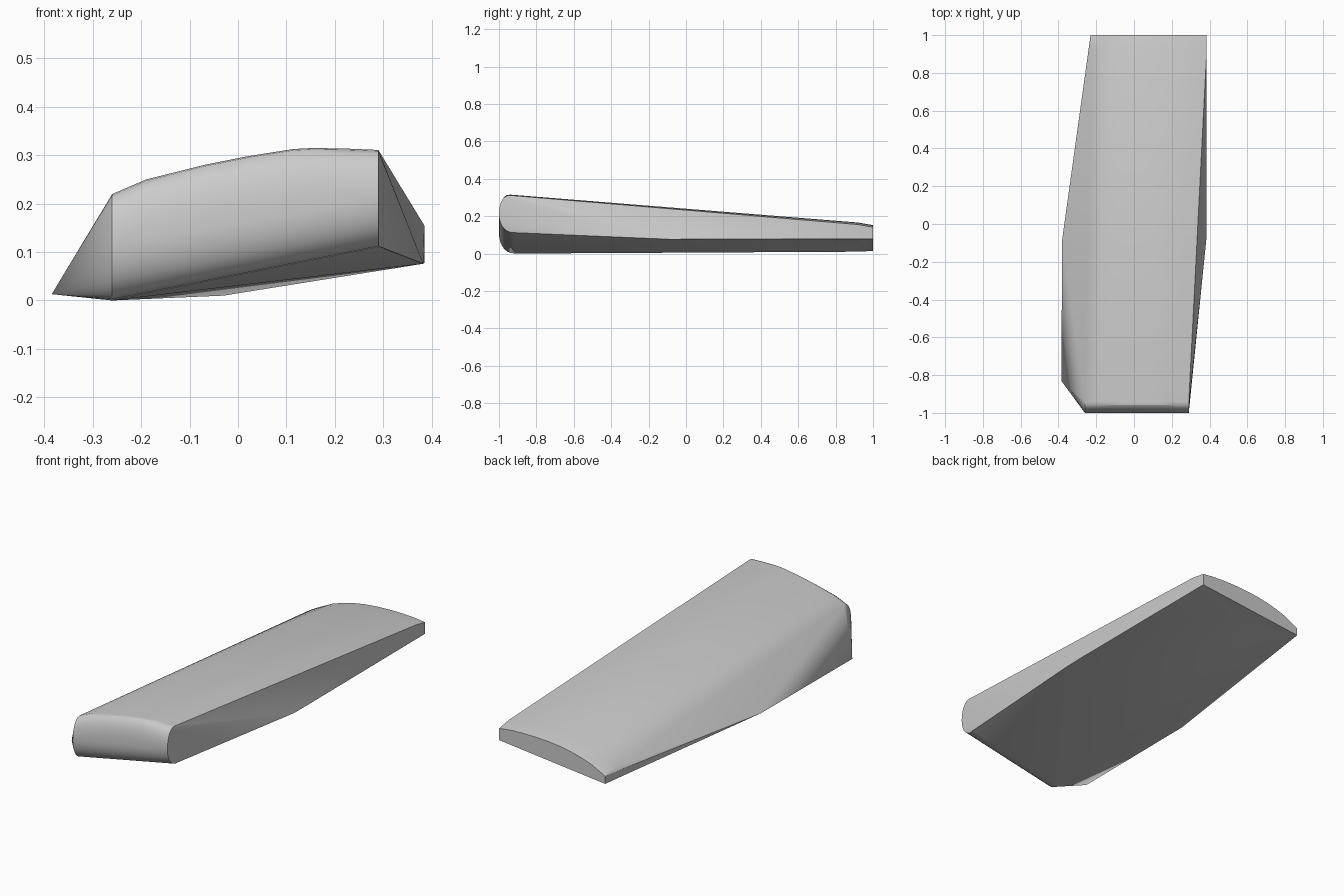
import bpy, bmesh, math

if "Cube" in bpy.data.objects:
    bpy.data.objects.remove(bpy.data.objects["Cube"])

bm = bmesh.new()


def add(x, y, z):
    bm.verts.new((x, y, z))


# Rounded nose: a stadium section swept along x under a curved crown line
crown = [(-0.26, 0.22), (-0.19, 0.25), (-0.07, 0.28), (0.02, 0.298),
         (0.115, 0.313), (0.155, 0.315), (0.22, 0.314), (0.29, 0.311)]
STEPS = 14
for x, top in crown:
    t = (x + 0.26) / 0.55
    bottom = 0.11 * t
    mid, half = (top + bottom) / 2, (top - bottom) / 2
    for i in range(STEPS + 1):
        a = math.pi * i / STEPS - math.pi / 2
        # squarish ellipse, longer on the underside
        c = abs(math.cos(a)) ** 0.8
        depth = 0.06 if a > 0 else 0.09
        add(x, -1 + depth * (1 - c), mid + half * math.sin(a))

# Thin tail: arched end section with a slight roll-off
tail = [(0.385, 0.141), (0.32, 0.149), (0.25, 0.152), (0.18, 0.152), (0.1, 0.148),
        (0.03, 0.141), (-0.03, 0.13), (-0.09, 0.115), (-0.15, 0.095), (-0.23, 0.055)]
for x, z in tail:
    add(x, 1, z)
    add(x, 0.92, z + 0.014)

# Underside and side corners
for p in [(0.385, 1, 0.079), (-0.23, 1, 0.014), (-0.03, 0.92, 0.01),
          (0.385, 0.03, 0.077), (0.383, -0.08, 0.076),
          (-0.38, -0.08, 0.013), (-0.385, -0.83, 0.013)]:
    add(*p)

# Skin everything as one convex wedge
res = bmesh.ops.convex_hull(bm, input=bm.verts[:])
loose = [v for v in bm.verts if not v.link_faces]
bmesh.ops.delete(bm, geom=loose, context='VERTS')
bmesh.ops.recalc_face_normals(bm, faces=bm.faces[:])

mesh = bpy.data.meshes.new("tapered_wedge")
bm.to_mesh(mesh)
bm.free()
wedge = bpy.data.objects.new("tapered_wedge", mesh)
bpy.context.collection.objects.link(wedge)
bpy.context.view_layer.objects.active = wedge
wedge.select_set(True)
bpy.ops.object.shade_smooth_by_angle(angle=math.radians(22))
